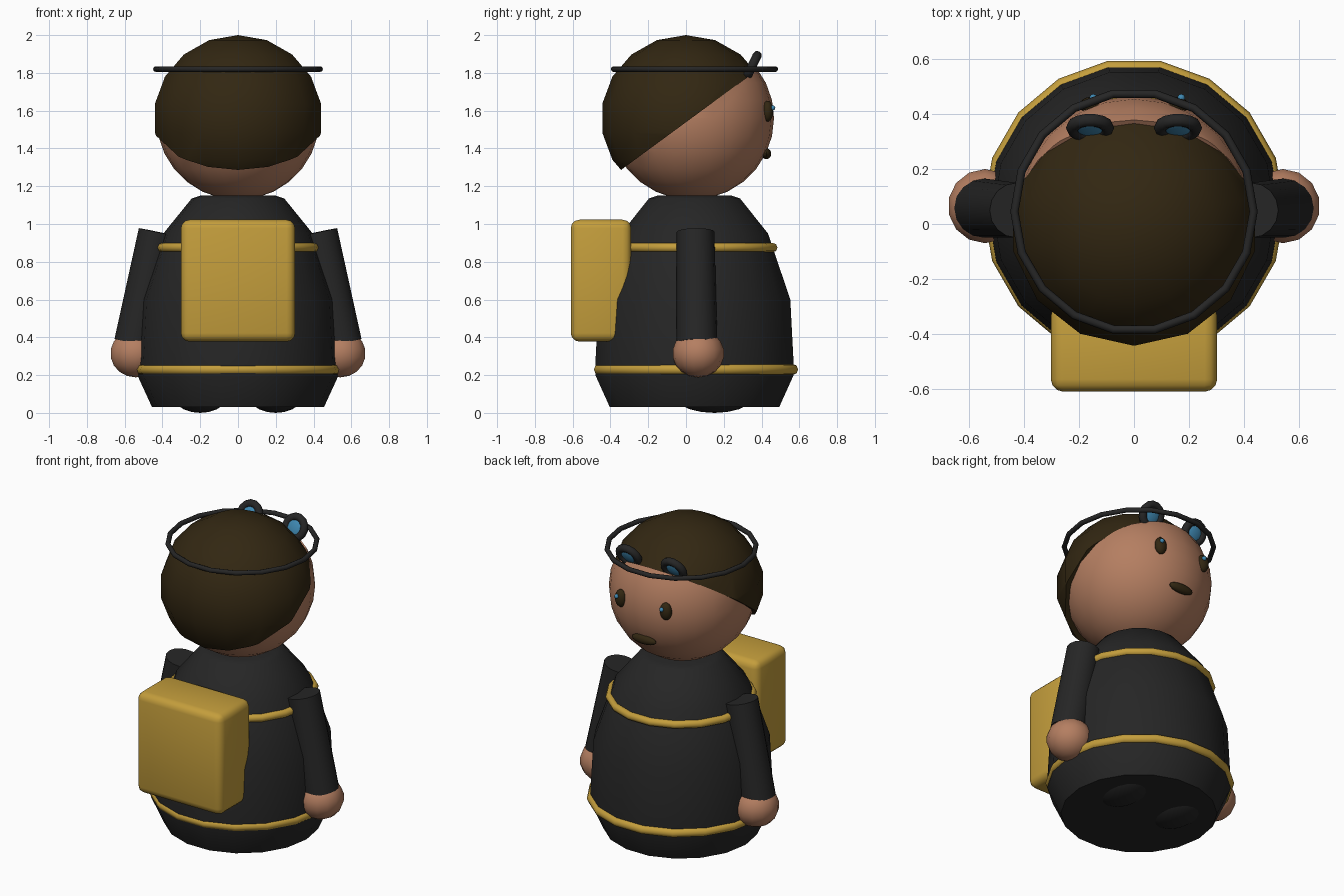
import bpy, bmesh, math
from mathutils import Matrix, Vector

if "Cube" in bpy.data.objects:
    bpy.data.objects.remove(bpy.data.objects["Cube"], do_unlink=True)


def material(name, r, g, b):
    m = bpy.data.materials.new(name)
    m.use_nodes = True
    m.diffuse_color = (r, g, b, 1)
    m.node_tree.nodes["Principled BSDF"].inputs["Base Color"].default_value = (r, g, b, 1)
    return m


black = material("charcoal cloth", 0.019, 0.019, 0.019)
gold = material("gold", 0.55, 0.34, 0.045)
skin = material("skin", 0.46, 0.21, 0.12)
brown = material("dark brown", 0.032, 0.02, 0.006)
blue = material("blue glass", 0.05, 0.25, 0.45)

CY = 0.045  # depth of the body axis


def finish(bm, name, mat, angle=35):
    bmesh.ops.recalc_face_normals(bm, faces=bm.faces)
    me = bpy.data.meshes.new(name)
    bm.to_mesh(me)
    bm.free()
    me.materials.append(mat)
    ob = bpy.data.objects.new(name, me)
    bpy.context.collection.objects.link(ob)
    smooth(ob, angle)
    return ob


def smooth(ob, angle=35):
    bpy.ops.object.select_all(action="DESELECT")
    ob.select_set(True)
    bpy.context.view_layer.objects.active = ob
    bpy.ops.object.shade_smooth_by_angle(angle=math.radians(angle))


def ellipsoid(name, mat, centre, radii, segs=16, rings=10, cut=None):
    """Scaled sphere; cut = (point, normal) removes the side the normal points to."""
    bm = bmesh.new()
    bmesh.ops.create_uvsphere(bm, u_segments=segs, v_segments=rings, radius=1)
    bmesh.ops.transform(bm, verts=bm.verts,
                        matrix=Matrix.Translation(centre) @ Matrix.Diagonal((*radii, 1)))
    if cut:
        res = bmesh.ops.bisect_plane(bm, geom=bm.verts[:] + bm.edges[:] + bm.faces[:],
                                     plane_co=cut[0], plane_no=cut[1], clear_outer=True)
        rim = [e for e in res["geom_cut"] if isinstance(e, bmesh.types.BMEdge)]
        bmesh.ops.edgenet_fill(bm, edges=rim)
    return finish(bm, name, mat)


def ring(name, mat, centre, major, minor, segs=18, tilt=0):
    bpy.ops.mesh.primitive_torus_add(location=centre, rotation=(tilt, 0, 0),
                                     major_radius=major, minor_radius=minor,
                                     major_segments=segs, minor_segments=8)
    ob = bpy.context.object
    ob.name = name
    ob.data.materials.append(mat)
    smooth(ob, 50)
    return ob


# Robe: profile turned around the body axis
profile = [(0, 0.03), (0.455, 0.03), (0.533, 0.2), (0.533, 0.26), (0.515, 0.6),
           (0.395, 0.95), (0.245, 1.135), (0.2, 1.15), (0, 1.15)]
bm = bmesh.new()
vs = [bm.verts.new((r, CY, z)) for r, z in profile]
es = [bm.edges.new(pair) for pair in zip(vs, vs[1:])]
bmesh.ops.spin(bm, geom=vs + es, cent=(0, CY, 0), axis=(0, 0, 1),
               angle=2 * math.pi, steps=18)
bmesh.ops.remove_doubles(bm, verts=bm.verts, dist=0.0005)
finish(bm, "robe", black)

# Gold trims
ring("lower_trim", gold, (0, CY + 0.008, 0.23), 0.52, 0.029)
ring("upper_trim", gold, (0, CY + 0.004, 0.875), 0.417, 0.025)

# Head and hair meet on a sloping hairline
hairline = Vector((0, 0, 1.539))
slope = Vector((0, -0.735, 1)).normalized()
ellipsoid("head", skin, (0, 0.03, 1.56), (0.432, 0.436, 0.432), 24, 14, (hairline, slope))
ellipsoid("hair", brown, (0, 0, 1.56), (0.458, 0.45, 0.44), 14, 9, (hairline, -slope))

# Mouth and goggle strap
ellipsoid("mouth", brown, (0, 0.425, 1.372), (0.085, 0.026, 0.029))
ring("goggle_strap", black, (0, CY, 1.82), 0.435, 0.015)

# Backpack
bm = bmesh.new()
bmesh.ops.create_cube(bm, size=1)
bmesh.ops.transform(bm, verts=bm.verts, matrix=Matrix.Translation((0, -0.45, 0.7))
                    @ Matrix.Diagonal((0.605, 0.32, 0.645, 1)))
bmesh.ops.bevel(bm, geom=bm.edges[:], offset=0.045, segments=3, profile=0.5, affect="EDGES")
finish(bm, "backpack", gold)

# Paired parts
for side, s in (("left", 1), ("right", -1)):
    # Sleeve running from shoulder to hand
    top, end = Vector((s * 0.427, 0.05, 0.958)), Vector((s * 0.548, 0.058, 0.37))
    axis = top - end
    bm = bmesh.new()
    bmesh.ops.create_cone(bm, cap_ends=True, segments=16, radius1=0.108, radius2=0.1,
                          depth=axis.length)
    turn = Vector((0, 0, 1)).rotation_difference(axis).to_matrix().to_4x4()
    bmesh.ops.transform(bm, verts=bm.verts, matrix=Matrix.Translation((top + end) / 2) @ turn)
    finish(bm, side + "_sleeve", black)

    ellipsoid(side + "_hand", skin, (s * 0.542, 0.065, 0.315), (0.137, 0.137, 0.127), 14, 9)
    ellipsoid(side + "_foot", black, (s * 0.2, 0.15, 0.1), (0.15, 0.22, 0.1))
    ellipsoid(side + "_eye", brown, (s * 0.16, 0.432, 1.597), (0.038, 0.03, 0.055))
    ellipsoid(side + "_eye_glint", blue, (s * 0.16 + 0.012, 0.459, 1.615),
              (0.014, 0.014, 0.014), 10, 6)

    # Goggles pushed up on the forehead
    spot, tilt = (s * 0.16, 0.35, 1.837), math.radians(64)
    ring(side + "_goggle_rim", black, spot, 0.064, 0.024, 14, tilt)
    lens = ellipsoid(side + "_goggle_lens", blue, (0, 0, 0), (0.056, 0.056, 0.018))
    lens.location = spot
    lens.rotation_euler.x = tilt
